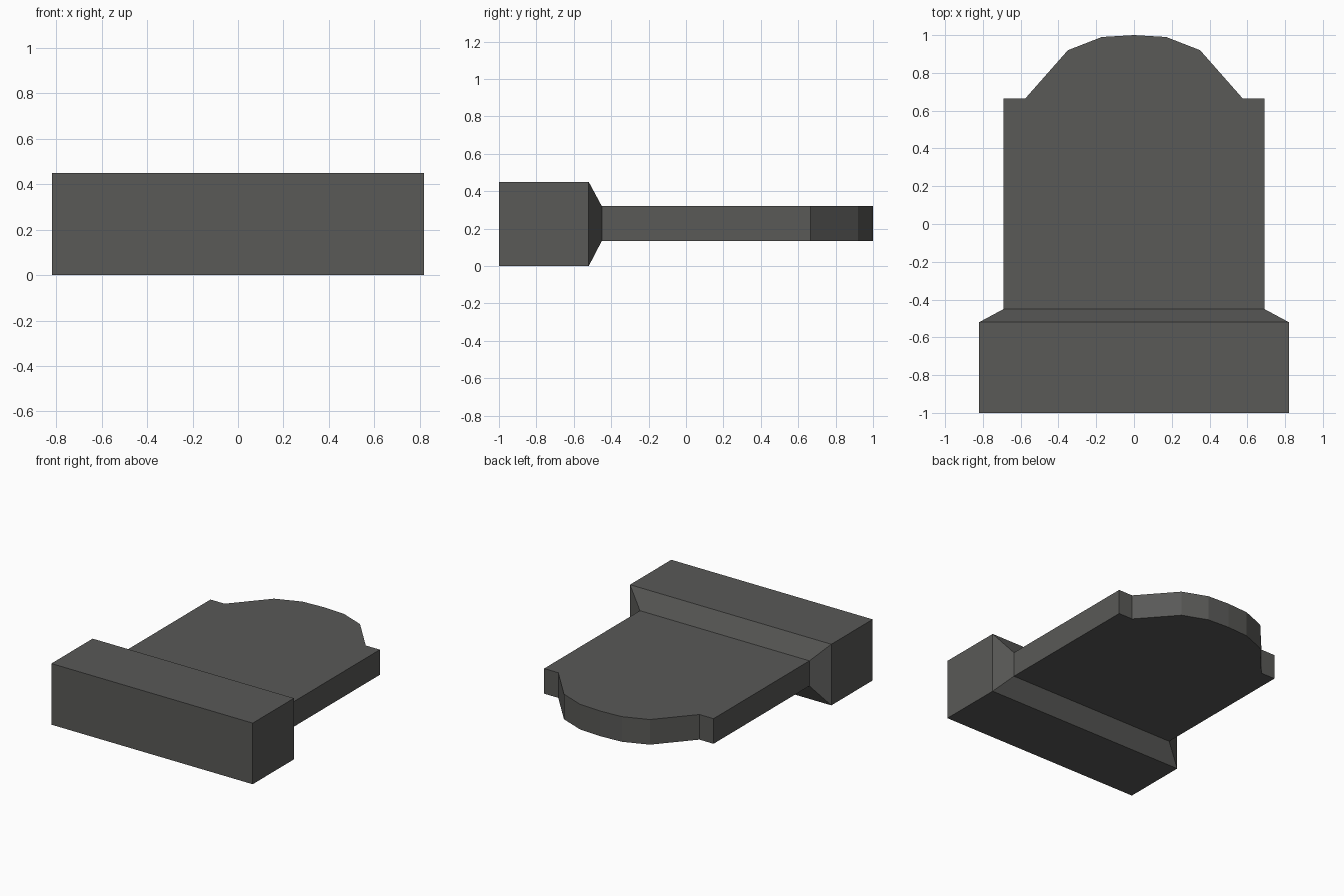
import bpy, bmesh

if "Cube" in bpy.data.objects:
    bpy.data.objects.remove(bpy.data.objects["Cube"])

Z_MID = 0.225

# Slab outline: right half from the crown down, mirrored for the left half
half = [(0.17, 0.99), (0.35, 0.92), (0.575, 0.665), (0.69, 0.665), (0.69, -0.45)]
outline = [(0, 1.0)] + half + [(-x, y) for x, y in reversed(half)]

bm = bmesh.new()
# Lying slab: outline extruded upwards
bottom = bm.faces.new([bm.verts.new((x, y, 0.135)) for x, y in outline])
ext = bmesh.ops.extrude_face_region(bm, geom=[bottom], use_keep_orig=True)
for v in ext["geom"]:
    if isinstance(v, bmesh.types.BMVert):
        v.co.z = 0.32
bm.normal_update()

# Plinth: grow the foot of the slab into a bevelled collar, then the block
foot = min(bm.faces, key=lambda f: f.calc_center_median().y)
for y in (-0.52, -1.0):
    foot = bmesh.ops.extrude_discrete_faces(bm, faces=[foot])["faces"][0]
    for v in foot.verts:
        v.co = (0.82 if v.co.x > 0 else -0.82, y,
                0.45 if v.co.z > Z_MID else 0.0)

bmesh.ops.recalc_face_normals(bm, faces=bm.faces)
mesh = bpy.data.meshes.new("headstone")
bm.to_mesh(mesh)
bm.free()
obj = bpy.data.objects.new("headstone", mesh)
bpy.context.collection.objects.link(obj)

# Dark stone
stone = bpy.data.materials.new("dark_stone")
stone.diffuse_color = (0.1, 0.1, 0.095, 1)
stone.use_nodes = True
stone.node_tree.nodes["Principled BSDF"].inputs["Base Color"].default_value = stone.diffuse_color
mesh.materials.append(stone)
